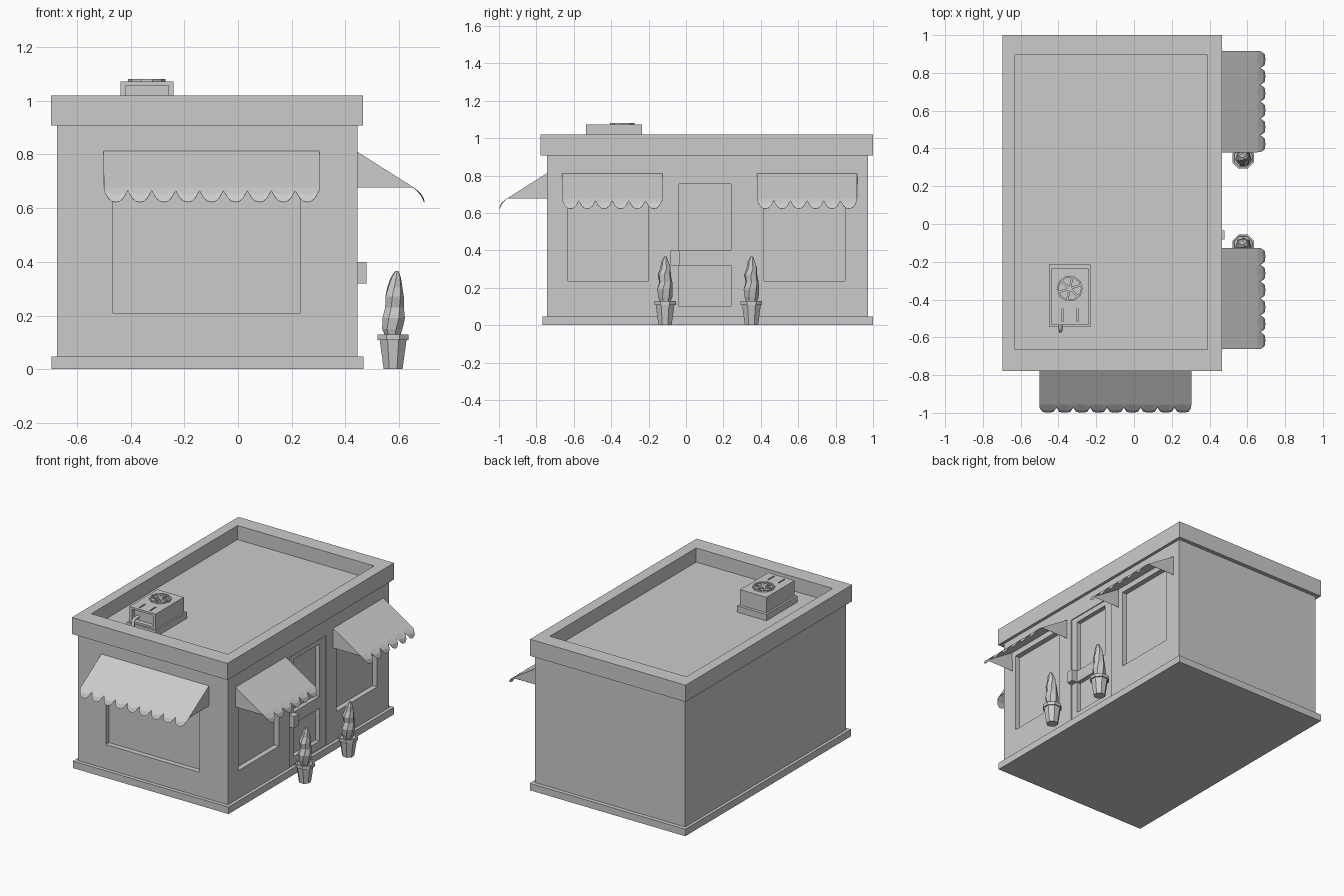
import bpy, bmesh, math

if "Cube" in bpy.data.objects:
    bpy.data.objects.remove(bpy.data.objects["Cube"])


def mesh_obj(name, verts, faces, recalc=True):
    bm = bmesh.new()
    vs = [bm.verts.new(v) for v in verts]
    for f in faces:
        bm.faces.new([vs[i] for i in f])
    if recalc:
        bmesh.ops.recalc_face_normals(bm, faces=bm.faces)
    me = bpy.data.meshes.new(name)
    bm.to_mesh(me)
    bm.free()
    ob = bpy.data.objects.new(name, me)
    bpy.context.collection.objects.link(ob)
    return ob


def box(name, x0, x1, y0, y1, z0, z1):
    v = [(x, y, z) for x in (x0, x1) for y in (y0, y1) for z in (z0, z1)]
    f = [(0, 1, 3, 2), (4, 6, 7, 5), (0, 4, 5, 1), (2, 3, 7, 6), (0, 2, 6, 4), (1, 5, 7, 3)]
    return mesh_obj(name, v, f)


def cut(target, *dims):
    cutter = box("cutter", *dims)
    cutter.hide_render = True
    mod = target.modifiers.new("cut", 'BOOLEAN')
    mod.operation = 'DIFFERENCE'
    mod.solver = 'EXACT'
    mod.object = cutter
    bpy.context.view_layer.objects.active = target
    bpy.ops.object.modifier_apply(modifier=mod.name)
    bpy.data.objects.remove(cutter)


def lathe(name, rings, sides, centre, twist=0.0):
    """Faceted stack of rings given as (radius, z, x shift, y shift)."""
    v, f = [], []
    for k, (r, z, sx, sy) in enumerate(rings):
        for i in range(sides):
            a = math.tau * (i + 0.5) / sides + k * twist
            v.append((centre[0] + sx + r * math.cos(a), centre[1] + sy + r * math.sin(a), z))
    for k in range(len(rings) - 1):
        for i in range(sides):
            j = (i + 1) % sides
            f.append((k * sides + i, k * sides + j, (k + 1) * sides + j, (k + 1) * sides + i))
    f.append(tuple(range(sides))[::-1])
    f.append(tuple(range((len(rings) - 1) * sides, len(rings) * sides)))
    return mesh_obj(name, v, f)


# Walls with recessed windows and door
WX, WY = 0.445, -0.743
ROOF = 0.925
walls = box("walls", -0.675, WX, WY, 0.973, 0.02, ROOF - 0.005)
cut(walls, -0.467, 0.233, WY - 0.05, WY + 0.035, 0.21, 0.77)
for y0, y1 in ((-0.63, -0.2), (0.417, 0.85)):
    cut(walls, WX - 0.035, WX + 0.05, y0, y1, 0.235, 0.77)
cut(walls, WX - 0.006, WX + 0.05, -0.085, 0.305, 0.05, 0.79)
for z0, z1 in ((0.1, 0.32), (0.4, 0.755)):
    cut(walls, WX - 0.035, WX + 0.05, -0.037, 0.24, z0, z1)
box("door_handle", WX - 0.02, 0.478, -0.083, -0.035, 0.32, 0.4)

# Plinth and roof parapet
box("plinth", -0.695, 0.467, -0.768, 1.0, 0, 0.047)
parapet = box("roof_parapet", -0.697, 0.465, -0.777, 1.0, 0.908, 1.02)
cut(parapet, -0.63, 0.39, -0.665, 0.895, ROOF, 1.1)


def awning(name, width, count, place):
    """Sloped canopy with triangular cheeks and a scalloped hem; u runs along, d outward."""
    v, f = [], []

    def add(u, d, z):
        v.append(place(u, d, z))
        return len(v) - 1

    D, ZT, ZB = 0.213, 0.812, 0.677
    step = width / count
    a, b = add(0, 0, ZT), add(width, 0, ZT)
    segs = 6
    hem = [add(width * i / (count * segs), D, ZB) for i in range(count * segs + 1)]
    f.append([a] + hem + [b])
    for n in range(count):
        rows = []
        for t in (0.5, 1.0):
            row = []
            for i in range(segs + 1):
                s = -1 + 2 * i / segs
                drop = t * (0.22 + 0.78 * (1 - abs(s) ** 2.4))
                row.append(add(n * step + step * i / segs, D + 0.041 * (1 - (1 - drop) ** 2),
                               ZB - 0.055 * drop))
            rows.append(row)
        top = hem[n * segs:(n + 1) * segs + 1]
        for r0, r1 in ((top, rows[0]), (rows[0], rows[1])):
            for i in range(segs):
                f.append([r0[i], r1[i], r1[i + 1], r0[i + 1]])
    # Cheeks
    f.append([a, add(0, 0, ZB), hem[0]])
    f.append([b, hem[-1], add(width, 0, ZB)])
    ob = mesh_obj(name, v, f)
    mod = ob.modifiers.new("thickness", 'SOLIDIFY')
    mod.thickness = 0.002
    mod.offset = 0
    return ob


awning("front_awning", 0.803, 9, lambda u, d, z: (-0.5 + u, WY - d, z))
awning("side_awning_near", 0.535, 6, lambda u, d, z: (WX + d - 0.005, -0.662 + u, z))
awning("side_awning_far", 0.535, 6, lambda u, d, z: (WX + d - 0.005, 0.38 + u, z))

# Rooftop cooling unit: base, open-fronted case, pipe, slots
box("cooler_base", -0.45, -0.23, -0.545, -0.215, ROOF - 0.01, ROOF + 0.042)
case = box("cooler_case", -0.437, -0.24, -0.535, -0.235, ROOF + 0.03, 1.072)
cut(case, -0.418, -0.259, -0.6, -0.505, ROOF + 0.055, 1.058)
for x in (-0.376, -0.298):
    cut(case, x - 0.004, x + 0.004, -0.515, -0.45, 1.062, 1.1)
cu = bpy.data.curves.new("cooler_pipe", 'CURVE')
cu.dimensions = '3D'
cu.bevel_depth = 0.011
cu.bevel_resolution = 1
cu.use_fill_caps = True
pts = [(-0.39, -0.49, 1.005), (-0.39, -0.55, 1.005), (-0.39, -0.565, 0.99), (-0.39, -0.565, ROOF)]
sp = cu.splines.new('POLY')
sp.points.add(len(pts) - 1)
for p, co in zip(sp.points, pts):
    p.co = (*co, 1)
bpy.context.collection.objects.link(bpy.data.objects.new("cooler_pipe", cu))

# Fan: ten-sided ring with crossing guard blades
fx, fy, n = -0.34, -0.342, 10
v, f = [], []
for r, z in ((0.069, 1.068), (0.069, 1.082), (0.06, 1.082), (0.06, 1.068)):
    v += [(fx + r * math.cos(math.tau * i / n), fy + r * math.sin(math.tau * i / n), z) for i in range(n)]
for k in range(4):
    for i in range(n):
        j = (i + 1) % n
        m = (k + 1) % 4
        f.append((k * n + i, k * n + j, m * n + j, m * n + i))
mesh_obj("fan_ring", v, f)
for i in range(3):
    blade = box("fan_blade", -0.062, 0.062, -0.006, 0.006, -0.004, 0.004)
    blade.location = (fx, fy, 1.076)
    blade.rotation_euler = (0, 0, math.pi * i / 3 + 0.3)

# Potted shrubs beside the door
for side, y in (("left", -0.112), ("right", 0.35)):
    c = (0.578, y)
    lathe("pot_" + side, [(0.038, 0, 0, 0), (0.054, 0.108, 0, 0), (0.062, 0.108, 0, 0),
                          (0.062, 0.13, 0, 0), (0.052, 0.13, 0, 0), (0.05, 0.12, 0, 0)], 8, c)
    lathe("shrub_" + side, [(0.026, 0.115, 0, 0), (0.039, 0.15, -0.002, 0), (0.043, 0.19, 0.002, -0.003),
                            (0.036, 0.23, 0.004, 0.003), (0.036, 0.27, 0.004, -0.004),
                            (0.029, 0.305, 0.006, 0.003), (0.02, 0.34, 0.01, 0),
                            (0.007, 0.366, 0.014, 0.002)], 7, c, 0.12)
